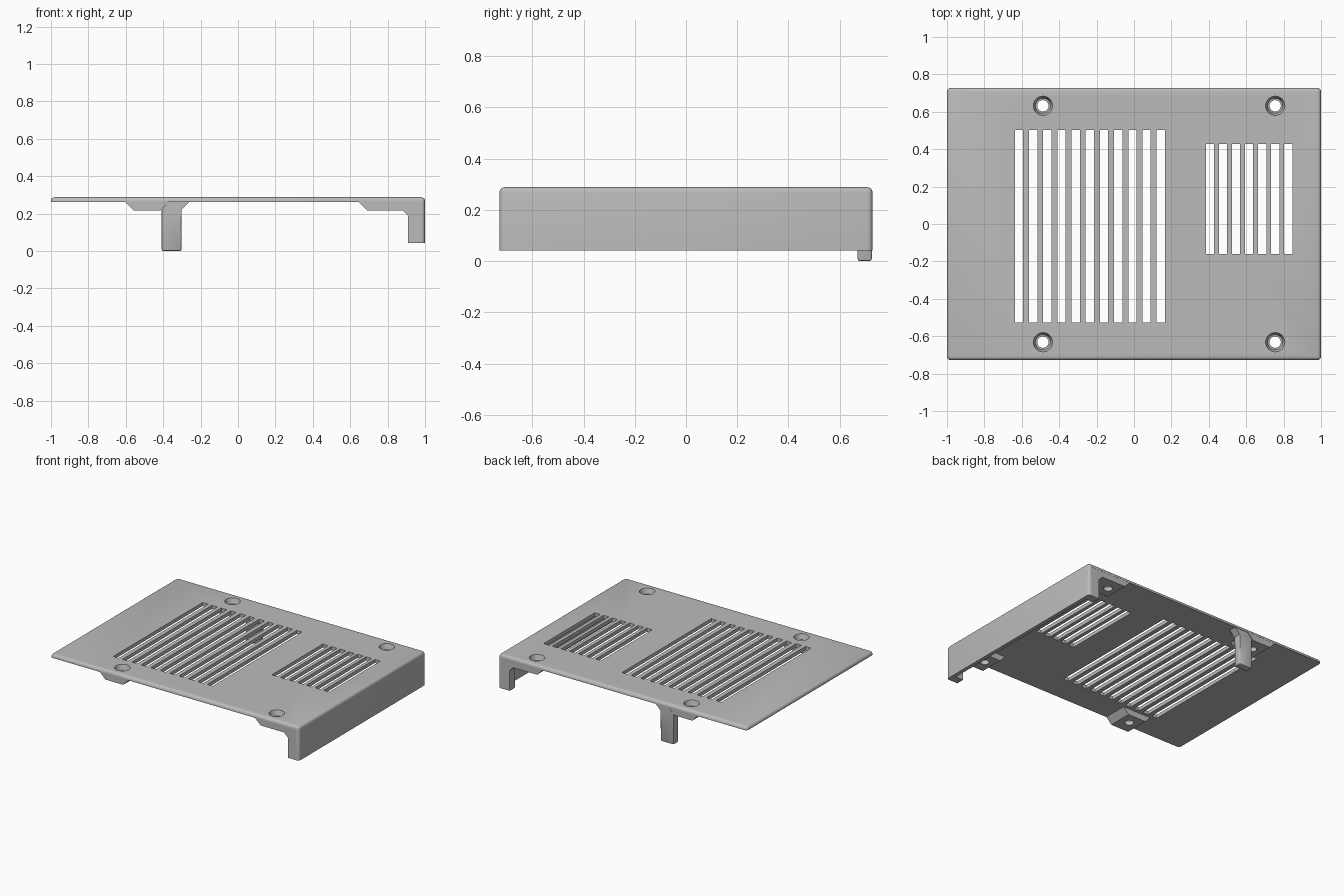
import bpy, bmesh
from mathutils import Matrix, Vector

if "Cube" in bpy.data.objects:
    bpy.data.objects.remove(bpy.data.objects["Cube"], do_unlink=True)

TOP, UNDER, RIM = 0.288, 0.262, 0.042   # cover top, cover underside, wall bottom
DEPTH = 0.728                           # half depth in y
HOLES = [(x, y) for x in (-0.487, 0.755) for y in (-0.632, 0.632)]

grey = bpy.data.materials.new("matte grey")
grey.use_nodes = True
grey.diffuse_color = (0.5, 0.5, 0.5, 1)
grey.node_tree.nodes["Principled BSDF"].inputs["Base Color"].default_value = grey.diffuse_color


def make(name, bm):
    bmesh.ops.recalc_face_normals(bm, faces=bm.faces)
    mesh = bpy.data.meshes.new(name)
    bm.to_mesh(mesh)
    bm.free()
    mesh.materials.append(grey)
    ob = bpy.data.objects.new(name, mesh)
    bpy.context.scene.collection.objects.link(ob)
    return ob


def prism(profile, y0, y1):
    """Extrude an x-z profile along y."""
    bm = bmesh.new()
    face = bm.faces.new([bm.verts.new((x, y0, z)) for x, z in profile])
    new = bmesh.ops.extrude_face_region(bm, geom=[face])["geom"]
    bmesh.ops.translate(bm, vec=(0, y1 - y0, 0),
                        verts=[v for v in new if isinstance(v, bmesh.types.BMVert)])
    return bm


def cut(target, cutter):
    mod = target.modifiers.new("cut", "BOOLEAN")
    mod.operation, mod.solver, mod.object = "DIFFERENCE", "EXACT", cutter
    bpy.context.view_layer.objects.active = target
    bpy.ops.object.modifier_apply(modifier=mod.name)


# Cover plate with one side wall, rounded on its outer edges
bm = prism([(-1, UNDER), (-1, TOP), (1, TOP), (1, RIM), (0.972, RIM), (0.972, UNDER)],
           -DEPTH, DEPTH)
outer = []
for e in bm.edges:
    a, b = (v.co for v in e.verts)
    on_top = min(a.z, b.z) > TOP - 0.001
    corner = abs(a.x) > 0.99 and abs(a.z - b.z) > 0.01 and abs(a.x - b.x) < 0.001
    if on_top or corner:
        outer.append(e)
bmesh.ops.bevel(bm, geom=outer, offset=0.02, segments=4, profile=0.5, affect="EDGES")
cover = make("cover", bm)

# Ventilation slots: (first x, pitch, count, y from, y to)
bm = bmesh.new()
for x0, pitch, count, y0, y1 in ((-0.637, 0.0758, 11, -0.526, 0.502),
                                 (0.384, 0.0698, 7, -0.161, 0.427)):
    for i in range(count):
        place = Matrix.Translation((x0 + i * pitch + 0.022, (y0 + y1) / 2, TOP))
        bmesh.ops.create_cube(bm, size=1,
                              matrix=place @ Matrix.Diagonal((0.044, y1 - y0, 0.2, 1)))
slots = make("slot_cutter", bm)

# Screw holes: narrow bore, and a wider tapered seat
def hole_cutter(name, low, high, z0, z1):
    bm = bmesh.new()
    for x, y in HOLES:
        bmesh.ops.create_cone(bm, cap_ends=True, segments=32, radius1=low, radius2=high,
                              depth=z1 - z0,
                              matrix=Matrix.Translation((x, y, (z0 + z1) / 2)))
    return make(name, bm)


bores = hole_cutter("bore_cutter", 0.03, 0.03, 0.1, 0.4)
seats = hole_cutter("seat_cutter", 0.04, 0.054, 0.25, 0.296)

# Screw bosses under the cover and feet at the ends of the wall
parts = [cover]
for x, y in HOLES:
    side = 1 if y > 0 else -1
    where = ("back" if y > 0 else "front") + ("_left" if x > 0 else "_right")
    ends = (0.55 * side, (DEPTH - 0.001) * side)
    if x > 0:
        shape = [(0.645, UNDER + 0.004), (0.645, UNDER), (0.69, 0.218), (0.88, 0.218),
                 (0.915, 0.183), (0.98, 0.183), (0.98, UNDER + 0.004)]
        foot = prism([(0.91, RIM), (0.98, RIM), (0.98, 0.25), (0.91, 0.25)],
                     (DEPTH - 0.06) * side, ends[1])
        parts.append(make(where + "_foot", foot))
    else:
        shape = [(x + dx, z) for dx, z in ((-0.115, UNDER + 0.004), (-0.115, UNDER),
                                           (-0.072, 0.218), (0.072, 0.218),
                                           (0.115, UNDER), (0.115, UNDER + 0.004))]
    if x > 0:
        # keep the boss clear of the wall so only the foot reaches it
        shape = [(min(px, 0.975), pz) for px, pz in shape]
    parts.append(make(where + "_screw_boss", prism(shape, *ends)))

for ob in parts:
    if ob is cover:
        cut(ob, slots)
    if ob is cover or "boss" in ob.name:
        cut(ob, bores)
        cut(ob, seats)
for helper in (slots, bores, seats):
    bpy.data.objects.remove(helper, do_unlink=True)

# Locating leg at the back, stepping sideways where it meets the cover
bm = prism([(-0.408, 0), (-0.302, 0), (-0.302, 0.222), (-0.258, 0.266),
            (-0.364, 0.266), (-0.408, 0.222)], 0.67, 0.725)
lower = [e for e in bm.edges if min(v.co.z for v in e.verts) < 0.1]
bmesh.ops.bevel(bm, geom=lower, offset=0.008, segments=2, profile=0.5, affect="EDGES")
parts.append(make("back_leg", bm))

# Smooth the rounded edges, keep the rest crisp
bpy.ops.object.select_all(action="DESELECT")
for ob in parts:
    ob.select_set(True)
bpy.context.view_layer.objects.active = cover
bpy.ops.object.shade_smooth_by_angle(angle=0.6)
